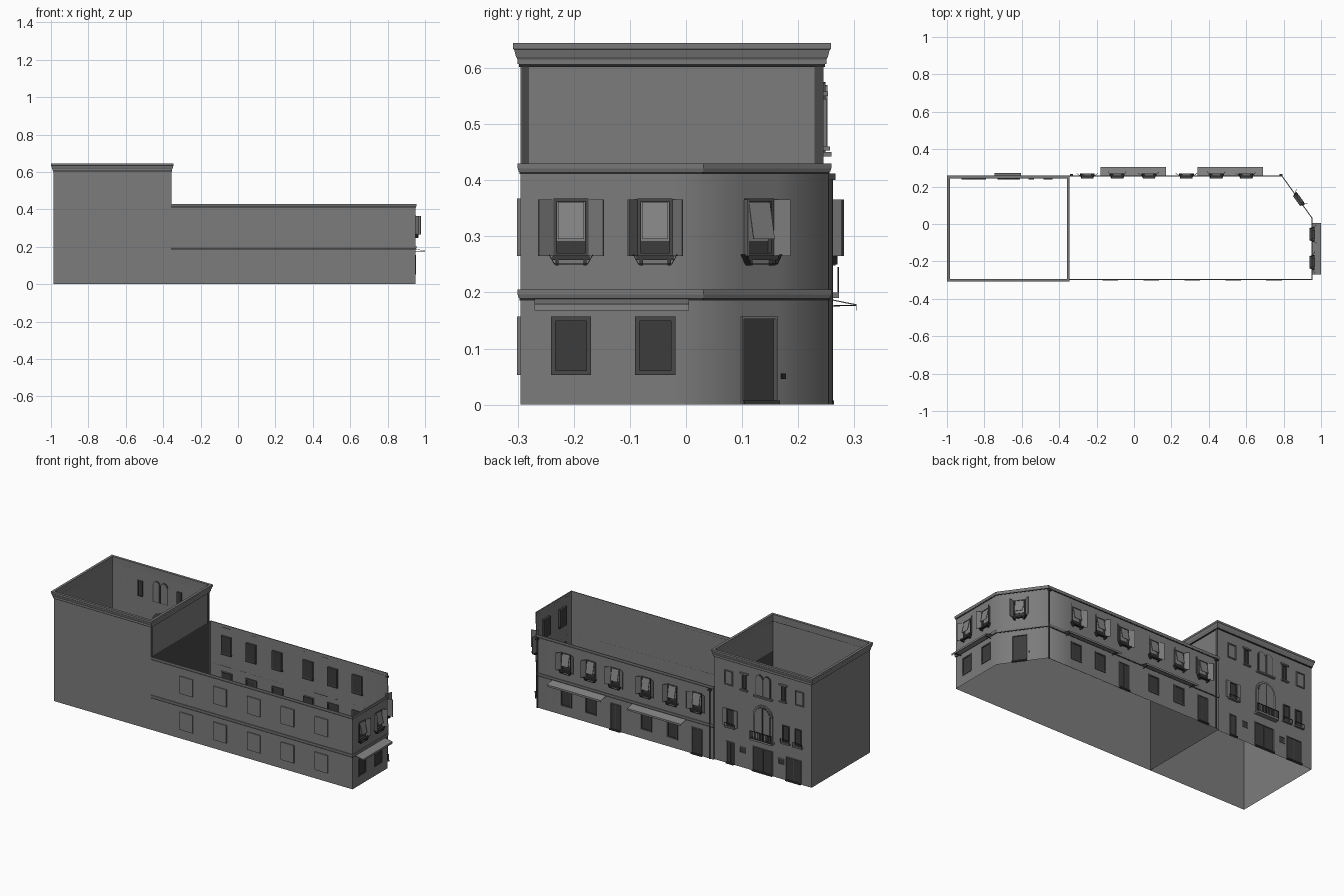
import bpy, bmesh, math
from mathutils import Vector

if "Cube" in bpy.data.objects:
    bpy.data.objects.remove(bpy.data.objects["Cube"])

def material(name, v):
    m = bpy.data.materials.new(name)
    m.diffuse_color = (v, v, v, 1)
    m.use_nodes = True
    m.node_tree.nodes["Principled BSDF"].inputs["Base Color"].default_value = m.diffuse_color
    return m

WALL = material("grey plaster", 0.20)
TRIM = material("stone trim", 0.19)
LIGHT = material("light glass and cloth", 0.23)
FRAME = material("dark frame", 0.065)
DARK = material("dark joinery", 0.045)
BLACK = material("black iron", 0.02)

parts = {}

def part(name, mat):
    if name not in parts:
        parts[name] = (bmesh.new(), mat)
    return parts[name][0]

# Facade frame: origin, along-wall direction, outward direction
def frame(ox, oy, u, n):
    return Vector((ox, oy, 0)), Vector((*u, 0)).normalized(), Vector((*n, 0)).normalized()

def world(f, u, n, z):
    return f[0] + f[1] * u + f[2] * n + Vector((0, 0, z))

YB = 0.254
FRONT = frame(0, -0.295, (1, 0), (0, -1))
RIGHT = frame(0.95, 0, (0, 1), (1, 0))
CORNER = frame(0.87, (YB + 0.03) / 2, (-0.16, YB - 0.03), (YB - 0.03, 0.16))
HALF = math.hypot(0.16, YB - 0.03) / 2
BACK = frame(0, YB, (1, 0), (0, 1))
TBACK = frame(0, 0.245, (1, 0), (0, 1))
TLEFT = frame(-0.987, 0, (0, 1), (-1, 0))
TRIGHT = frame(-0.357, 0, (0, 1), (1, 0))

def solid(name, mat, f, pts, axis, a, b):
    """Extrude a 2D outline along one frame axis (u, n or z)."""
    bm = part(name, mat)
    def place(p, t):
        c = {"u": (t, p[0], p[1]), "n": (p[0], t, p[1]), "z": (p[0], p[1], t)}[axis]
        return bm.verts.new(world(f, *c))
    lo, hi = [place(p, a) for p in pts], [place(p, b) for p in pts]
    fs = [bm.faces.new(lo), bm.faces.new(hi)]
    for i in range(len(pts)):
        j = (i + 1) % len(pts)
        fs.append(bm.faces.new((lo[i], lo[j], hi[j], hi[i])))
    bmesh.ops.recalc_face_normals(bm, faces=fs)

def box(name, mat, f, u0, u1, n0, n1, z0, z1):
    solid(name, mat, f, [(u0, z0), (u1, z0), (u1, z1), (u0, z1)], "n", n0, n1)

def wall(name, f, u0, u1, z1, holes=(), z0=0, mat=WALL, levels=()):
    """Thin wall made of panels around rectangular openings (u0, u1, z0, z1)."""
    bm = part(name, mat)
    us = sorted({u0, u1, *[h[0] for h in holes], *[h[1] for h in holes]})
    zs = sorted({z0, z1, *levels, *[h[2] for h in holes], *[h[3] for h in holes]})
    for a, b in zip(us, us[1:]):
        for c, d in zip(zs, zs[1:]):
            mu, mz = (a + b) / 2, (c + d) / 2
            if any(h[0] < mu < h[1] and h[2] < mz < h[3] for h in holes):
                continue
            q = bm.faces.new([bm.verts.new(world(f, *p)) for p in
                              ((a, 0, c), (b, 0, c), (b, 0, d), (a, 0, d))])
            q.normal_update()
            if q.normal.dot(f[2]) < 0:
                q.normal_flip()

def moulding(name, mat, path, profile, closed):
    """Sweep (offset, z) points along a plan path with mitred corners."""
    bm = part(name, mat)
    P = [Vector(p) for p in path]
    k = len(P)
    norm = lambda a, b: Vector(((b - a).y, -(b - a).x)).normalized()
    rows = []
    for i, p in enumerate(P):
        a = norm(P[i - 1], p) if closed or i > 0 else norm(p, P[1])
        b = norm(p, P[(i + 1) % k]) if closed or i < k - 1 else a
        m = (a + b) / (1 + a.dot(b))
        rows.append([bm.verts.new((*(p + m * o), z)) for o, z in profile])
    for i in range(k if closed else k - 1):
        r, s = rows[i], rows[(i + 1) % k]
        for j in range(len(profile)):
            l = (j + 1) % len(profile)
            bm.faces.new((r[j], s[j], s[l], r[l]))

def border(name, mat, f, u, w, z0, z1, t, n0, n1):
    """Rectangular frame around an opening."""
    h = w / 2
    for s in (-1, 1):
        a, b = sorted((u + s * h, u + s * (h - t)))
        box(name, mat, f, a, b, n0, n1, z0, z1)
    box(name, mat, f, u - h + t, u + h - t, n0, n1, z1 - t, z1)
    box(name, mat, f, u - h + t, u + h - t, n0, n1, z0, z0 + t)

def upper_window(f, u, swing=(0.026, 0.026)):
    border("upper_window_frame", FRAME, f, u, 0.062, 0.265, 0.367, 0.005, -0.012, 0.003)
    box("window_backing", DARK, f, u - 0.027, u + 0.027, -0.012, -0.008, 0.269, 0.363)
    box("upper_window_glass", LIGHT, f, u - 0.025, u + 0.025, -0.008, -0.006, 0.292, 0.361)
    # tilted blind
    solid("tilted_blind", LIGHT, f, [(0, 0.361), (0.002, 0.361), (0.017, 0.295), (0.015, 0.295)],
          "u", u - 0.023, u + 0.023)
    # shutters swung part open
    for s, d in zip((-1, 1), swing):
        a, b, out = u + s * 0.031, u + s * (0.031 + d), math.sqrt(0.032 ** 2 - d * d)
        solid("open_shutter", WALL, f, [(a, 0.001), (b, out), (b + s * 0.002, out - 0.002),
              (a + s * 0.002, 0)], "z", 0.265, 0.366)
        box("sill_bracket", DARK, f, u + s * 0.025 - 0.003, u + s * 0.025 + 0.003, 0, 0.012, 0.248, 0.258)
    box("window_sill", DARK, f, u - 0.033, u + 0.033, -0.012, 0.014, 0.258, 0.266)
    # slim flower rail
    for s in (-1, 1):
        solid("sill_rail", BLACK, f, [(u + s * 0.03, 0.25), (u + s * 0.04, 0.268), (u + s * 0.0385, 0.268),
              (u + s * 0.0285, 0.25)], "n", 0, 0.016)
    box("sill_rail", BLACK, f, u - 0.03, u + 0.03, 0.014, 0.016, 0.25, 0.252)

def ground_window(f, u):
    border("ground_window_frame", FRAME, f, u, 0.072, 0.053, 0.157, 0.008, -0.006, 0.003)
    box("ground_window_pane", DARK, f, u - 0.028, u + 0.028, -0.004, -0.001, 0.061, 0.149)

def door(f, u, w=0.07, top=0.157, leaves=2):
    border("door_frame", TRIM, f, u, w, 0, top, 0.004, -0.003, 0.004)
    box("door_leaf", DARK, f, u - w / 2 + 0.004, u + w / 2 - 0.004, -0.008, -0.002, 0.004, top - 0.004)
    if leaves > 1:
        box("door_mullion", FRAME, f, u - 0.002, u + 0.002, -0.002, 0, 0.004, top - 0.004)
    box("door_step", DARK, f, u - w / 2, u + w / 2, 0, 0.01, 0, 0.007)

def awning(f, u0, u1):
    solid("awning_cloth", LIGHT, f, [(0, 0.189), (0.05, 0.179), (0.05, 0.168), (0.049, 0.168),
          (0.049, 0.177), (0, 0.187)], "u", u0, u1)
    for u in (u0 + 0.02, u1 - 0.02):
        solid("awning_arm", BLACK, f, [(0, 0.175), (0.049, 0.176), (0.049, 0.178), (0, 0.177)],
              "u", u - 0.001, u + 0.001)

# Long building: walls and openings
UP, LOW = (0.265, 0.367), (0.053, 0.157)
LEVELS = UP + LOW
def hole(u, w, z):
    return (u - w / 2, u + w / 2, *z)

holes = []
for i, u in enumerate((-0.25, -0.09, 0.08, 0.28, 0.44, 0.60)):
    holes.append(hole(u, 0.062, UP))
    upper_window(BACK, u, ((0.026, 0.026), (0.016, 0.016), (0.026, 0.02))[i % 3])
    is_door = i in (0, 3)
    holes.append(hole(u, 0.07, (0, 0.157) if is_door else LOW))
    (door if is_door else ground_window)(BACK, u)
wall("long_walls", BACK, -0.357, 0.79, 0.43, holes, levels=LEVELS)
holes = []
for u, swing in ((-0.205, (0.026, 0.026)), (-0.055, (0.016, 0.017))):
    holes += [hole(u, 0.062, UP), hole(u, 0.07, LOW)]
    upper_window(RIGHT, u, swing)
    ground_window(RIGHT, u)
wall("long_walls", RIGHT, -0.295, 0.03, 0.43, holes, levels=LEVELS)
wall("long_walls", CORNER, -HALF, HALF, 0.43,
     [hole(-0.015, 0.062, UP), hole(-0.015, 0.076, (0, 0.157))], levels=LEVELS)
upper_window(CORNER, -0.015, (0.012, 0.02))
door(CORNER, -0.015, 0.078, leaves=1)
box("door_bell", BLACK, CORNER, 0.034, 0.042, 0, 0.003, 0.046, 0.056)
wall("long_walls", FRONT, -0.357, 0.95, 0.43, levels=LEVELS)
for i in range(5):
    for z0, z1 in (UP, LOW):
        u = -0.127 + 0.219 * i
        box("front_blind_window", WALL, FRONT, u - 0.042, u + 0.042, 0, 0.006, z0, z1)
awning(BACK, -0.18, 0.17)
awning(BACK, 0.34, 0.69)
awning(RIGHT, -0.27, 0.005)

# String course and eaves of the long building
path = [(-0.357, -0.295), (0.95, -0.295), (0.95, 0.03), (0.79, YB), (-0.357, YB)]
for z, name in ((0.19, "string_course"), (0.415, "eaves_band")):
    moulding(name, TRIM, path, [(0, z), (0.003, z), (0.005, z + 0.006), (0.005, z + 0.015), (0, z + 0.015)], False)
    moulding(name + "_shadow_line", BLACK, path, [(0, z - 0.004), (0.002, z - 0.004), (0.002, z), (0, z)], False)

# Drainpipes
for u in (-0.335, 0.785):
    ring = [(u + 0.004 * math.cos(a * math.pi / 4), 0.004 + 0.004 * math.sin(a * math.pi / 4)) for a in range(8)]
    solid("drainpipe", FRAME, BACK, ring, "z", 0, 0.405)
    box("drain_head", DARK, BACK, u - 0.008, u + 0.008, 0, 0.012, 0.4, 0.412)

# Tower walls; the part shared with the long building is dark
wall("tower_front_wall", FRONT, -0.987, -0.357, 0.61)
wall("tower_left_wall", TLEFT, -0.295, 0.245, 0.61)
wall("tower_right_wall", TRIGHT, -0.295, 0.245, 0.61, z0=0.43)
wall("party_wall", TRIGHT, -0.295, 0.245, 0.43, mat=FRAME)
wall("wall_joint", TRIGHT, 0.245, YB, 0.43)
wall("tower_back_wall", TBACK, -0.987, -0.357, 0.61, [
    hole(-0.55, 0.03, (0.46, 0.55)), hole(-0.805, 0.03, (0.46, 0.55)),
    hole(-0.46, 0.05, (0.22, 0.32)), hole(-0.82, 0.045, (0.22, 0.32)), hole(-0.90, 0.045, (0.22, 0.32)),
    hole(-0.46, 0.05, (0, 0.13)), hole(-0.67, 0.13, (0, 0.145)), hole(-0.87, 0.10, (0, 0.14))])
for a, b in ((-0.293, -0.28), (0.229, 0.244)):
    box("tower_corner_strip", FRAME, TRIGHT, a, b, 0, 0.002, 0.43, 0.604)
corners = [(-0.987, -0.295), (-0.357, -0.295), (-0.357, 0.245), (-0.987, 0.245)]
moulding("tower_cornice", TRIM, corners, [(0, 0.607), (0.005, 0.607), (0.005, 0.615), (0.008, 0.62),
         (0.011, 0.632), (0.013, 0.634), (0.013, 0.645), (-0.002, 0.645), (-0.002, 0.607)], True)
moulding("cornice_shadow_line", BLACK, corners, [(0, 0.602), (0.003, 0.602), (0.003, 0.607), (0, 0.607)], True)

# Tower facade openings
def arch(name, mat, u, w, z0, z1, n0, n1):
    r = w / 2
    top = [(u + r * math.cos(i * math.pi / 10), z1 - r + r * math.sin(i * math.pi / 10)) for i in range(11)]
    solid(name, mat, TBACK, [(u - r, z0), (u + r, z0)] + top, "n", n0, n1)

def tower_window(u, w, z0, z1, shutters):
    border("tower_window_frame", FRAME, TBACK, u, w, z0, z1, 0.005, -0.008, 0.004)
    box("tower_window_pane", DARK, TBACK, u - w / 2 + 0.005, u + w / 2 - 0.005, -0.005, -0.002, z0 + 0.005, z1 - 0.005)
    box("tower_sill", TRIM, TBACK, u - w / 2 - 0.008, u + w / 2 + 0.008, 0, 0.012, z0 - 0.007, z0)
    for s in shutters:
        a, b = sorted((u + s * w / 2, u + s * (w / 2 + 0.022)))
        box("tower_shutter", WALL, TBACK, a, b, 0.001, 0.006, z0, z1)

for u in (-0.55, -0.805):
    tower_window(u, 0.03, 0.46, 0.55, ())
    box("window_lintel", TRIM, TBACK, u - 0.026, u + 0.026, 0, 0.008, 0.55, 0.558)
for u in (-0.45, -0.91):
    border("blank_window", TRIM, TBACK, u, 0.055, 0.46, 0.545, 0.005, 0, 0.006)
for u in (-0.65, -0.70):
    arch("twin_arch_outline", FRAME, u, 0.048, 0.45, 0.575, -0.002, 0.004)
    arch("twin_arch_pane", WALL, u, 0.038, 0.455, 0.57, -0.004, 0.007)
box("twin_arch_sill", TRIM, TBACK, -0.735, -0.615, 0, 0.014, 0.442, 0.45)
for u, w in ((-0.46, 0.05), (-0.82, 0.045), (-0.90, 0.045)):
    tower_window(u, w, 0.22, 0.32, (-1, 1) if w > 0.046 else ())
    border("tower_rail", BLACK, TBACK, u, w + 0.016, 0.212, 0.24, 0.002, 0.01, 0.012)
arch("balcony_door_surround", TRIM, -0.675, 0.125, 0.2, 0.4, 0, 0.008)
arch("balcony_door_outline", FRAME, -0.675, 0.108, 0.2, 0.391, -0.004, 0.0095)
arch("balcony_door_pane", WALL, -0.675, 0.096, 0.2, 0.385, 0.0095, 0.011)
box("balcony_door_mullion", DARK, TBACK, -0.678, -0.672, 0.011, 0.013, 0.2, 0.385)
# Balcony with railing
box("balcony_slab", TRIM, TBACK, -0.745, -0.605, 0, 0.028, 0.19, 0.2)
border("balcony_rail", BLACK, TBACK, -0.675, 0.14, 0.2, 0.245, 0.003, 0.025, 0.028)
for i in range(13):
    u = -0.737 + i * 0.0103
    box("balcony_baluster", BLACK, TBACK, u - 0.001, u + 0.001, 0.026, 0.028, 0.2, 0.245)
# Ground floor doors and small windows
for u, w, t in ((-0.46, 0.05, 0.13), (-0.67, 0.13, 0.145), (-0.87, 0.10, 0.14)):
    door(TBACK, u, w, t)
for u in (-0.54, -0.79):
    border("small_window_frame", TRIM, TBACK, u, 0.035, 0.085, 0.12, 0.004, 0, 0.005)
    box("small_window_pane", DARK, TBACK, u - 0.0135, u + 0.0135, 0, 0.002, 0.089, 0.116)

for name, (bm, mat) in parts.items():
    if name == "long_walls":  # soft shading around the canted corner
        bmesh.ops.remove_doubles(bm, verts=bm.verts, dist=0.0002)
        for fc in bm.faces:
            fc.smooth = True
        for e in bm.edges:
            e.smooth = e.calc_face_angle(0) < 1.05
    me = bpy.data.meshes.new(name)
    bm.to_mesh(me)
    bm.free()
    me.materials.append(mat)
    bpy.context.collection.objects.link(bpy.data.objects.new(name, me))
